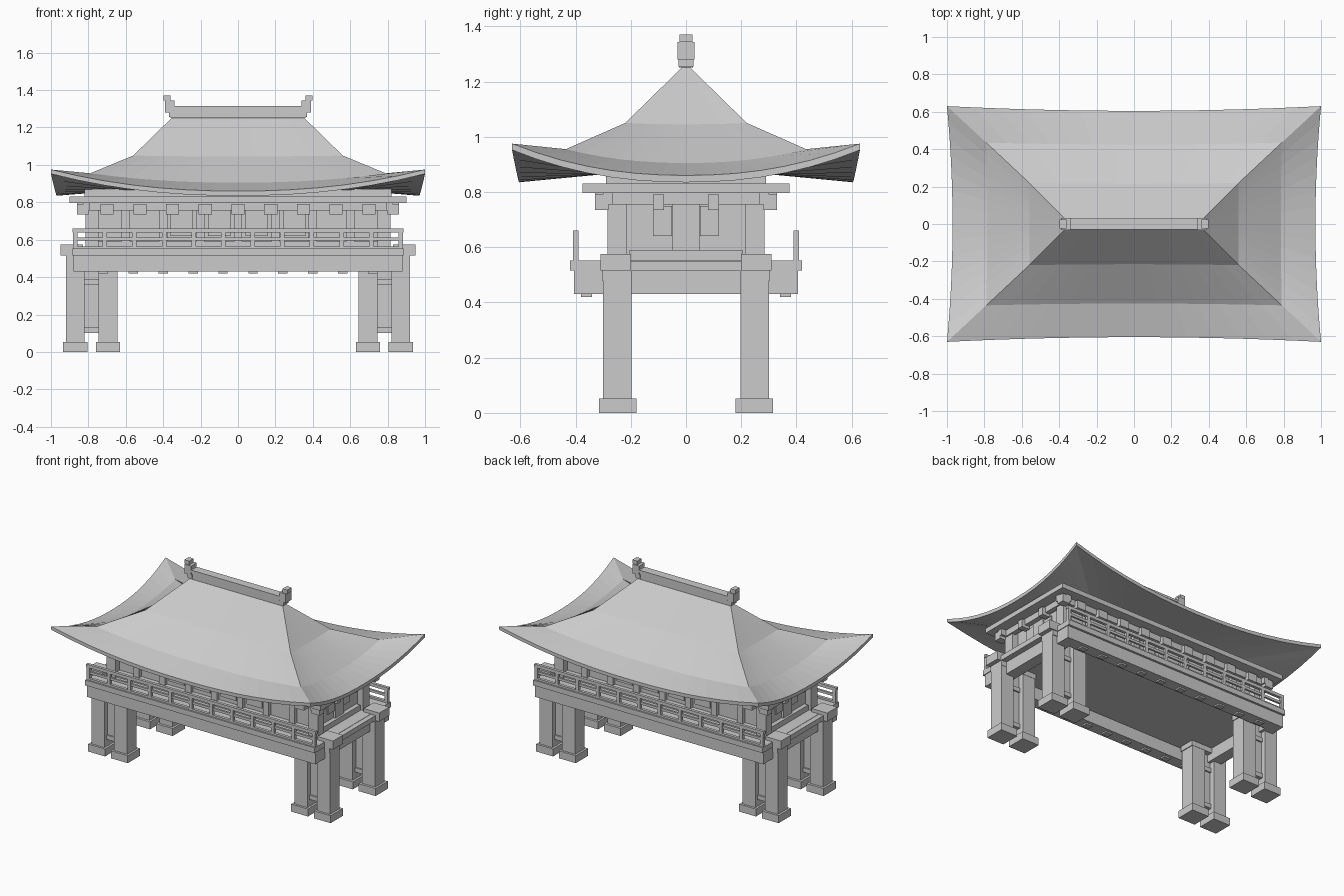
import bpy, bmesh


def boxes(name, items):
    """One object made of boxes given as (x0, x1, y0, y1, z0, z1)."""
    bm = bmesh.new()
    for x0, x1, y0, y1, z0, z1 in items:
        vs = bmesh.ops.create_cube(bm, size=1)["verts"]
        for v in vs:
            v.co.x = x0 if v.co.x < 0 else x1
            v.co.y = y0 if v.co.y < 0 else y1
            v.co.z = z0 if v.co.z < 0 else z1
    return finish(name, bm)


def finish(name, bm):
    bmesh.ops.recalc_face_normals(bm, faces=bm.faces[:])
    me = bpy.data.meshes.new(name)
    bm.to_mesh(me)
    bm.free()
    ob = bpy.data.objects.new(name, me)
    bpy.context.collection.objects.link(ob)
    return ob


def mx(items):
    return items + [(-b, -a, *r) for a, b, *r in items]


def my(items):
    return items + [(a, b, -d, -c, *r) for a, b, c, d, *r in items]


def mxy(items):
    return mx(my(items))


def span(n, half):
    return [-half + 2 * half * i / (n - 1) for i in range(n)]


# Swept hip roof: mid half-width, corner half-width (x, y), mid z, corner z
LEVELS = [
    (0.34, 0.34, 0.0, 0.0, 1.265, 1.265),
    (0.56, 0.56, 0.215, 0.22, 1.045, 1.05),
    (0.785, 0.79, 0.425, 0.435, 0.905, 0.955),
    (0.97, 1.0, 0.605, 0.63, 0.86, 0.975),
    (0.97, 1.0, 0.605, 0.63, 0.835, 0.952),
    (0.60, 0.60, 0.29, 0.29, 0.865, 0.865),
]


def roof():
    bm = bmesh.new()
    n = 14
    rings = []
    for xm, xc, ym, yc, zm, zc in LEVELS:
        ring = []
        for side in range(4):
            for i in range(n):
                t = 2 * i / n - 1
                z = zm + (zc - zm) * abs(t) ** 2.2
                x = xm + (xc - xm) * t * t
                y = ym + (yc - ym) * t * t
                p = [(t * xc, -y), (x, t * yc), (-t * xc, y), (-x, -t * yc)][side]
                ring.append(bm.verts.new((*p, z)))
        rings.append(ring)
    m = 4 * n
    for a, b in zip(rings, rings[1:]):
        for i in range(m):
            j = (i + 1) % m
            bm.faces.new((a[i], a[j], b[j], b[i]))
    bm.faces.new(rings[-1])
    bmesh.ops.remove_doubles(bm, verts=bm.verts[:], dist=0.0005)
    finish("roof", bm)


roof()

# Ridge beam and its end ornaments
boxes("ridge", [(-0.36, 0.36, -0.025, 0.025, 1.25, 1.305),
                (-0.36, 0.36, -0.03, 0.03, 1.30, 1.315)])
boxes("ridge_ends", mx([(0.335, 0.37, -0.028, 0.028, 1.255, 1.285),
                        (0.34, 0.39, -0.031, 0.031, 1.28, 1.343),
                        (0.36, 0.397, -0.024, 0.024, 1.343, 1.37)]))

# Plates under the roof
boxes("eave_plate", [(-0.90, 0.90, -0.375, 0.375, 0.797, 0.83),
                     (-0.82, 0.82, -0.29, 0.29, 0.83, 0.87)])
boxes("head_beams", my([(-0.86, 0.86, 0.265, 0.30, 0.755, 0.797)])
      + mx([(0.79, 0.825, -0.33, 0.33, 0.755, 0.797)]))
boxes("corner_brackets", mxy([(0.80, 0.86, 0.28, 0.33, 0.735, 0.79)]))
boxes("brackets", my([(x - 0.035, x + 0.035, 0.27, 0.325, 0.735, 0.79)
                      for x in span(9, 0.70)])
      + mx([(0.79, 0.85, y - 0.02, y + 0.02, 0.735, 0.79) for y in (-0.1, 0.1)]))

# Hall walls, posts, skirting, doors and windows
boxes("walls", [(-0.77, 0.77, -0.24, 0.24, 0.54, 0.80)])
boxes("corner_posts", mxy([(0.745, 0.815, 0.215, 0.285, 0.54, 0.80)]))
boxes("wall_posts", my([(x - 0.022, x + 0.022, 0.23, 0.265, 0.55, 0.80)
                        for x in span(7, 0.60)]))
boxes("skirting", my([(-0.78, 0.78, 0.24, 0.27, 0.55, 0.59)])
      + mx([(0.77, 0.80, -0.205, 0.205, 0.55, 0.59)]))
boxes("side_doors", mx([(0.76, 0.785, -0.048, 0.048, 0.59, 0.80)]))
boxes("windows", my([(x - 0.06, x + 0.06, 0.235, 0.25, 0.62, 0.76)
                     for x in (-0.3, -0.1, 0.1, 0.3)])
      + mx([(0.765, 0.778, y - 0.035, y + 0.035, 0.64, 0.75) for y in (-0.085, 0.085)]))

# Deck with a beam frame below and small joist ends
boxes("deck", [(-0.885, 0.885, -0.42, 0.42, 0.515, 0.552)])
boxes("deck_beams", my([(-0.88, 0.88, 0.32, 0.405, 0.43, 0.515)])
      + mx([(0.80, 0.88, -0.32, 0.32, 0.43, 0.515)]))
boxes("joist_ends", my([(x - 0.025, x + 0.025, 0.34, 0.38, 0.42, 0.44)
                        for x in span(10, 0.72)]))

# Railings along the front and back
boxes("rails", my([(-0.885, 0.885, 0.39, 0.41, 0.638, 0.66),
                   (-0.88, 0.88, 0.393, 0.407, 0.595, 0.612),
                   (-0.88, 0.88, 0.39, 0.41, 0.55, 0.565)]))
boxes("rail_posts", my([(x - 0.012, x + 0.012, 0.39, 0.41, 0.55, 0.645)
                        for x in span(12, 0.87)]))

# Paired legs with bases, caps, ties and infill boards
LEGS = (0.87, 0.695)
boxes("legs", mxy([(x - 0.05, x + 0.05, 0.197, 0.30, 0.04, 0.50) for x in LEGS]))
boxes("leg_bases", mxy([(x - 0.065, x + 0.065, 0.18, 0.315, 0.0, 0.052) for x in LEGS]))
boxes("leg_caps", mxy([(0.64, 0.92, 0.195, 0.305, 0.48, 0.52),
                       (0.83, 0.95, 0.20, 0.31, 0.515, 0.575)]))
boxes("leg_ties", mxy([(0.73, 0.83, 0.225, 0.275, z, z + 0.03) for z in (0.10, 0.36)]))
boxes("leg_infill", mxy([(0.74, 0.825, 0.235, 0.265, 0.12, 0.48)]))
boxes("cap_cross_beams", mx([(0.87, 0.92, -0.25, 0.25, 0.515, 0.55)]))
